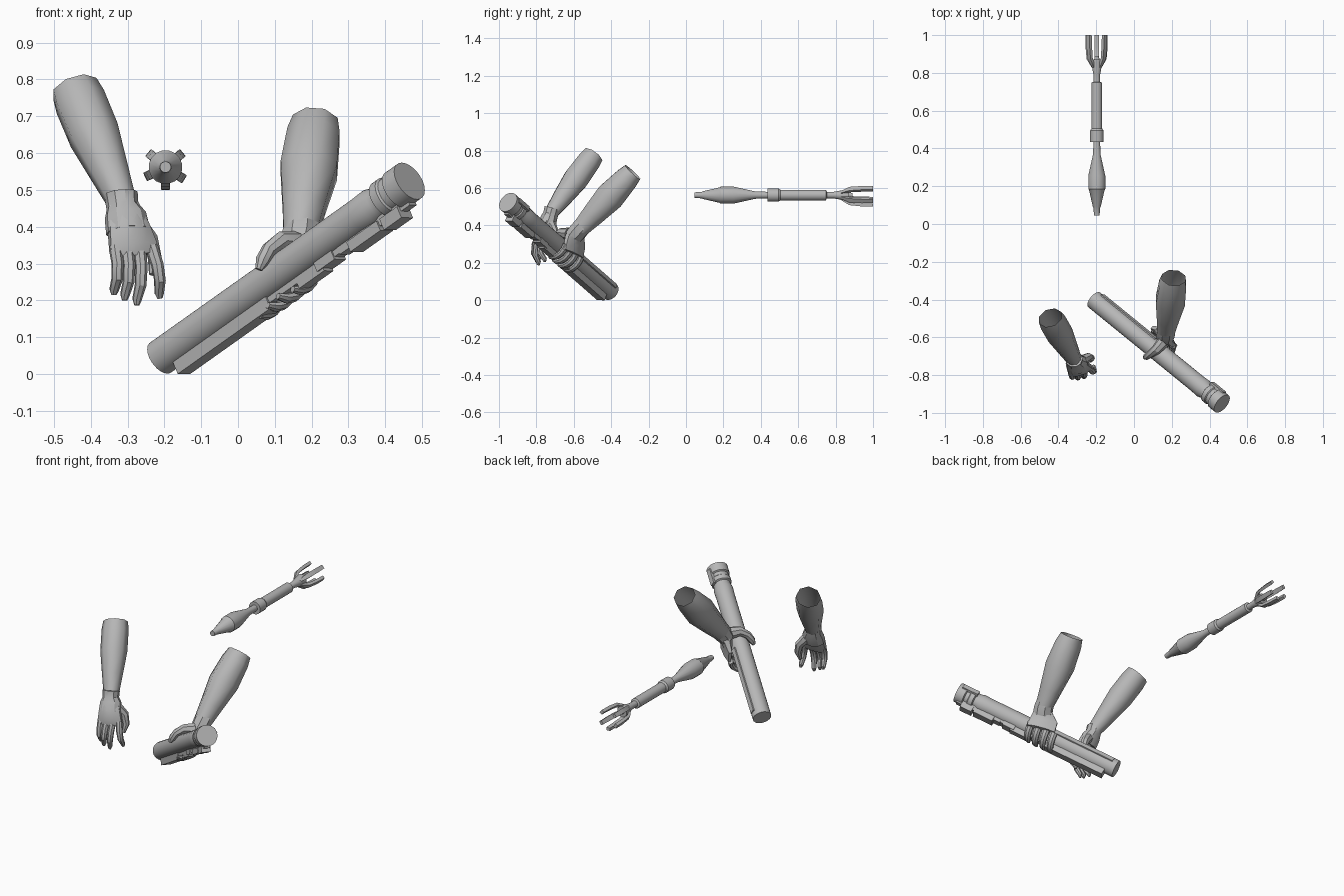
import bpy
import bmesh
from math import cos, sin, pi, radians
from mathutils import Vector, Matrix

cube = bpy.data.objects.get("Cube")
if cube:
    bpy.data.objects.remove(cube, do_unlink=True)

grey = bpy.data.materials.new("plain grey")
grey.use_nodes = True
grey.diffuse_color = (0.47, 0.47, 0.47, 1)
grey.node_tree.nodes["Principled BSDF"].inputs["Base Color"].default_value = (0.47, 0.47, 0.47, 1)


def finish(name, bm, angle=32):
    bmesh.ops.recalc_face_normals(bm, faces=bm.faces)
    mesh = bpy.data.meshes.new(name)
    bm.to_mesh(mesh)
    bm.free()
    obj = bpy.data.objects.new(name, mesh)
    bpy.context.collection.objects.link(obj)
    mesh.materials.append(grey)
    bpy.ops.object.select_all(action="DESELECT")
    obj.select_set(True)
    bpy.context.view_layer.objects.active = obj
    bpy.ops.object.shade_smooth_by_angle(angle=radians(angle))
    return obj


def loft(name, points, radii, side, sides=8, axis=None, start=True, angle=32):
    """Skin elliptical rings along a path; each radius is (along side, across)."""
    bm = bmesh.new()
    pts = [Vector(p) for p in points]
    rings = []
    for i, p in enumerate(pts):
        t = axis or (pts[min(i + 1, len(pts) - 1)] - pts[max(i - 1, 0)]).normalized()
        a = (Vector(side) - t * t.dot(Vector(side))).normalized()
        b = t.cross(a)
        ra, rb = radii[i] if isinstance(radii[i], tuple) else (radii[i], radii[i])
        angles = [2 * pi * (k + 0.5) / sides for k in range(sides)]
        rings.append([bm.verts.new(p + a * ra * cos(q) + b * rb * sin(q)) for q in angles])
    for r0, r1 in zip(rings, rings[1:]):
        for k in range(sides):
            j = (k + 1) % sides
            bm.faces.new((r0[k], r0[j], r1[j], r1[k]))
    if start:
        bm.faces.new(rings[0][::-1])
    bm.faces.new(rings[-1])
    return finish(name, bm, angle)


def turned(name, origin, axis, profile, side, sides):
    """Straight round part from (distance, radius) pairs."""
    loft(name, [origin + axis * s for s, r in profile], [r for s, r in profile],
         side, sides, axis)


def box(name, centre, size, axes):
    bm = bmesh.new()
    bmesh.ops.create_cube(bm, size=1)
    rot = Matrix(axes).transposed().to_4x4()
    bm.transform(Matrix.Translation(centre) @ rot @ Matrix.Diagonal((*size, 1)))
    return finish(name, bm)


# Launcher frame: along the tube, out below it, and round to the front
base = Vector((-0.21, -0.402, 0.045))
tip = Vector((0.464, -0.95, 0.523))
along = (tip - base).normalized()
under = Vector((0.66, 0.24, -0.71))
under = (under - along * under.dot(along)).normalized()
front = under.cross(along)


def on_tube(s, r=0.0, f=0.0):
    return base + along * s + under * r + front * f


# Tube with necked muzzle and cap
turned("launch_tube", base, along,
       [(0, 0.05), (0.80, 0.05), (0.85, 0.052), (0.87, 0.046), (0.885, 0.046),
        (0.89, 0.054), (0.915, 0.054), (0.92, 0.049), (0.94, 0.049),
        (0.945, 0.057), (0.994, 0.057)], under, 24)

# Rail parts: turn about the tube, start, end, inner and outer offset, width
rail_parts = {
    "rear_rail": (38, 0.05, 0.42, 0.030, 0.079, 0.052),
    "rail_strip": (38, 0.40, 0.72, 0.035, 0.062, 0.040),
    "trigger_housing": (38, 0.53, 0.63, 0.040, 0.078, 0.040),
    "trigger_block": (38, 0.61, 0.68, 0.040, 0.070, 0.050),
    "sight_base": (38, 0.70, 0.94, 0.040, 0.066, 0.042),
    "sight_body": (38, 0.74, 0.86, 0.050, 0.080, 0.054),
    "sight_head": (38, 0.87, 0.94, 0.050, 0.084, 0.050),
    "muzzle_clasp": (38, 0.89, 0.975, 0.040, 0.064, 0.030),
    "back_strip": (-75, 0.03, 0.45, 0.030, 0.055, 0.028),
    "back_clasp": (-75, 0.88, 0.975, 0.040, 0.062, 0.030),
}
for name, (turn, s0, s1, r0, r1, w) in rail_parts.items():
    q = radians(turn)
    out = under * cos(q) + front * sin(q)
    box(name, on_tube((s0 + s1) / 2) + out * (r0 + r1) / 2, (s1 - s0, r1 - r0, w),
        (along, out, along.cross(out)))


# Forearms: open at the elbow, fullest below it, narrow at the wrist
def forearm(name, elbow, wrist, radii):
    e, w = Vector(elbow), Vector(wrist)
    loft(name, [e.lerp(w, t) for t in (0, 0.12, 0.42, 0.75, 1)], radii, (1, 0, 0), 8,
         start=False, angle=48)


left_wrist = Vector((0.168, -0.575, 0.372))
forearm("left_forearm", (0.210, -0.285, 0.685), left_wrist,
        [(0.066, 0.059), (0.077, 0.070), (0.083, 0.084), (0.062, 0.065), (0.048, 0.048)])
right_wrist = Vector((-0.318, -0.715, 0.475))
forearm("right_forearm", (-0.443, -0.496, 0.775), right_wrist,
        [(0.067, 0.060), (0.073, 0.067), (0.072, 0.072), (0.055, 0.056), (0.042, 0.041)])

# Gripping left hand: palm behind the tube, fingers under it, thumb over it
loft("left_cuff", [left_wrist + Vector((0.006, 0.03, 0.035)), left_wrist,
                   on_tube(0.50, 0.0, -0.10)],
     [(0.05, 0.05), (0.054, 0.05), (0.056, 0.042)], along, 8)
loft("left_palm", [left_wrist, on_tube(0.50, 0.0, -0.105), on_tube(0.475, 0.03, -0.078),
                   on_tube(0.465, 0.068, -0.052)],
     [(0.042, 0.038), (0.062, 0.036), (0.085, 0.024), (0.086, 0.018)], along, 8)
for i, reach in enumerate((50, 62, 66, 58)):
    s = 0.392 + 0.047 * i
    path = []
    for k in range(6):
        q = radians(-48 + (reach + 48) * k / 5)
        path.append(on_tube(s - 0.004 * k, 0.076 * cos(q), 0.076 * sin(q)))
    loft(f"left_finger_{i + 1}", path,
         [(0.022, 0.015), (0.021, 0.015), (0.020, 0.015), (0.019, 0.014), (0.017, 0.013), (0.010, 0.008)],
         along, 8)
loft("left_thumb", [on_tube(0.52, -0.02, -0.085), on_tube(0.52, -0.058, -0.045),
                    on_tube(0.50, -0.070, -0.005), on_tube(0.48, -0.064, 0.025),
                    on_tube(0.465, -0.055, 0.045)],
     [0.034, 0.027, 0.021, 0.019, 0.010], along, 8)

# Free right hand hanging relaxed
spread = Vector((0.95, 0.25, 0)).normalized()
knuckles = Vector((-0.285, -0.775, 0.345))
loft("right_cuff", [right_wrist + Vector((0, 0, 0.015)), right_wrist + Vector((0.004, -0.01, -0.02)),
                    right_wrist + Vector((0.012, -0.02, -0.045)), (-0.298, -0.755, 0.385)],
     [(0.046, 0.044), (0.044, 0.042), (0.058, 0.047), (0.062, 0.044)], spread, 10)
loft("right_palm", [right_wrist, (-0.298, -0.755, 0.40), knuckles, knuckles + Vector((0.006, -0.004, -0.025))],
     [(0.04, 0.036), (0.060, 0.040), (0.071, 0.030), (0.062, 0.020)], spread, 8)
fingertips = [(-0.337, -0.785, 0.215), (-0.308, -0.798, 0.200),
              (-0.275, -0.790, 0.187), (-0.212, -0.755, 0.205)]
for i, end in enumerate(fingertips):
    start = knuckles + spread * (-0.05 + 0.034 * i)
    end = Vector(end)
    bow = Vector((0.008, -0.022, 0))
    loft(f"right_finger_{i + 1}", [start, start.lerp(end, 0.35) + bow, start.lerp(end, 0.65) + bow,
                                   start.lerp(end, 0.9), end],
         [0.018, 0.017, 0.016, 0.013, 0.007], spread, 8)
loft("right_thumb", [(-0.278, -0.725, 0.41), (-0.240, -0.705, 0.365), (-0.226, -0.710, 0.315),
                     (-0.232, -0.725, 0.27)], [0.030, 0.024, 0.019, 0.010], spread, 8)

# Rocket: pointed warhead, collar, motor tube and nozzle
nose = Vector((-0.197, 0, 0.562))
back = Vector((0, 1, 0))
turned("rocket_body", nose, back,
       [(0.045, 0.015), (0.085, 0.018), (0.09, 0.021), (0.18, 0.042), (0.185, 0.046),
        (0.255, 0.046), (0.37, 0.020), (0.435, 0.018), (0.435, 0.036),
        (0.495, 0.036), (0.505, 0.029), (0.748, 0.029), (0.753, 0.018), (0.79, 0.018),
        (0.86, 0.031), (0.872, 0.031), (0.872, 0.014), (0.89, 0.012)], (1, 0, 0), 16)

# Five splayed tail fins, flaring out from the nozzle
for i, turn in enumerate((-90, -33, 40, 140, 206)):
    q = radians(turn)
    out = Vector((cos(q), 0, sin(q)))
    path = [nose + back * y + out * r for y, r in ((0.83, 0.020), (0.875, 0.046), (0.94, 0.052), (1.0, 0.053))]
    loft(f"tail_fin_{i + 1}", path, [(0.010, 0.009), (0.018, 0.011), (0.018, 0.012), (0.016, 0.012)],
         out.cross(back), 4)
